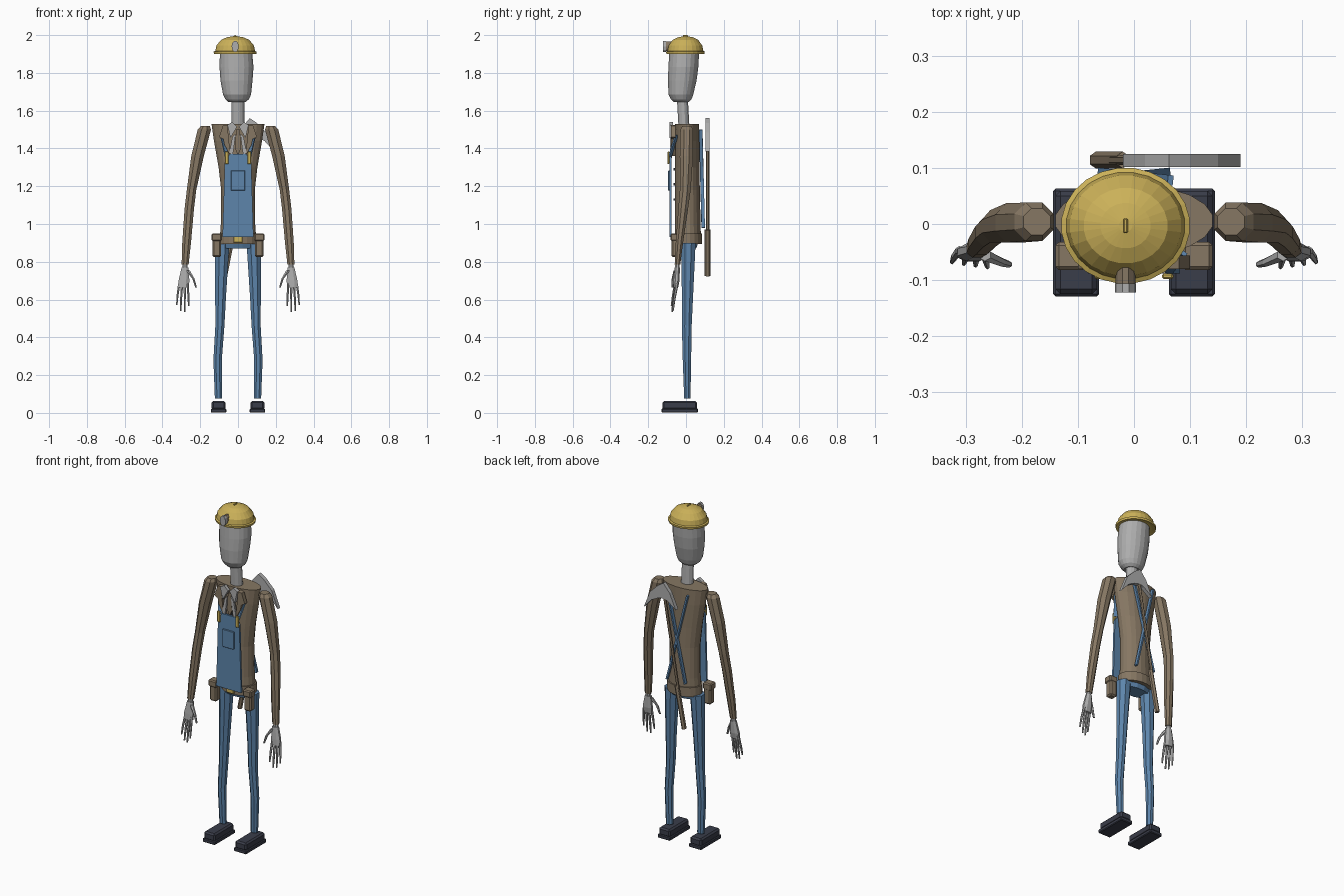
import bpy, bmesh, math
from mathutils import Vector

if "Cube" in bpy.data.objects:
    bpy.data.objects.remove(bpy.data.objects["Cube"], do_unlink=True)


def material(name, r, g, b):
    m = bpy.data.materials.new(name)
    m.use_nodes = True
    m.diffuse_color = (r, g, b, 1)
    m.node_tree.nodes["Principled BSDF"].inputs["Base Color"].default_value = (r, g, b, 1)
    return m


BROWN = material("brown cloth", .24, .185, .125)
BLUE = material("denim blue", .11, .235, .41)
YELLOW = material("helmet yellow", .60, .44, .10)
GREY = material("light grey", .42, .42, .42)
DARK = material("dark boot", .042, .047, .068)


def finish(name, bm, mat, bevel=0):
    bmesh.ops.recalc_face_normals(bm, faces=bm.faces)
    mesh = bpy.data.meshes.new(name)
    bm.to_mesh(mesh)
    bm.free()
    mesh.materials.append(mat)
    ob = bpy.data.objects.new(name, mesh)
    bpy.context.collection.objects.link(ob)
    if bevel:
        mod = ob.modifiers.new("bevel", 'BEVEL')
        mod.width, mod.segments = bevel, 1
    return ob


def loft(name, rings, sides, mat):
    """Stack of horizontal ellipses: (x, y, z, rx, ry)."""
    bm = bmesh.new()
    loops = []
    for x, y, z, rx, ry in rings:
        angles = [2 * math.pi * (i + .5) / sides for i in range(sides)]
        loops.append([bm.verts.new((x + rx * math.cos(a), y + ry * math.sin(a), z)) for a in angles])
    for a, b in zip(loops, loops[1:]):
        for i in range(sides):
            j = (i + 1) % sides
            bm.faces.new((a[i], a[j], b[j], b[i]))
    bm.faces.new(loops[0])
    bm.faces.new(loops[-1])
    return finish(name, bm, mat)


def box(name, center, size, mat, bevel=0):
    bm = bmesh.new()
    bmesh.ops.create_cube(bm, size=1)
    for v in bm.verts:
        v.co = Vector(center) + Vector([c * s for c, s in zip(v.co, size)])
    return finish(name, bm, mat, bevel)


def plate(name, outline, y, depth, mat, side=1):
    """Upright plate from an x-z outline, extruded towards the back."""
    bm = bmesh.new()
    face = bm.faces.new([bm.verts.new((side * x, y, z)) for x, z in outline])
    new = bmesh.ops.extrude_face_region(bm, geom=[face])["geom"]
    bmesh.ops.translate(bm, vec=(0, depth, 0), verts=[g for g in new if isinstance(g, bmesh.types.BMVert)])
    return finish(name, bm, mat)


def bar(name, start, end, width, depth, mat, sides=4):
    """Straight bar between two points."""
    start, end = Vector(start), Vector(end)
    axis = end - start
    bm = bmesh.new()
    bmesh.ops.create_cone(bm, cap_ends=True, segments=sides, radius1=.5, radius2=.5, depth=axis.length)
    turn = axis.to_track_quat('Z', 'Y')
    k = 1 / math.cos(math.pi / sides)
    for v in bm.verts:
        a = math.pi / sides
        x, y = v.co.x, v.co.y
        x, y = x * math.cos(a) - y * math.sin(a), x * math.sin(a) + y * math.cos(a)
        v.co = (start + end) / 2 + turn @ Vector((x * k * width, y * k * depth, v.co.z))
    return finish(name, bm, mat)


# Head and neck
loft("neck", [(0, -.01, 1.5, .036, .03), (0, -.02, 1.68, .034, .03)], 12, GREY)
loft("head", [(-.005, -.025, 1.645, .045, .04), (-.005, -.025, 1.66, .063, .055),
              (-.005, -.027, 1.685, .075, .066), (-.008, -.02, 1.76, .086, .077),
              (-.008, -.014, 1.83, .091, .08), (-.01, -.01, 1.9, .087, .08),
              (-.012, -.006, 1.94, .075, .07)], 20, GREY)

# Helmet with lamp
loft("helmet", [(-.015, -.003, z, r, r * .9) for z, r in
                [(1.905, .09), (1.9, .113), (1.912, .115), (1.916, .106), (1.945, .1),
                 (1.975, .075), (1.988, .045), (1.994, .012)]], 24, YELLOW)
box("helmet_crest", (-.015, -.003, 1.994), (.008, .026, .012), YELLOW, .002)
bar("lamp_casing", (-.015, -.075, 1.94), (-.015, -.108, 1.94), .034, .05, BROWN, 10)
bar("lamp_glass", (-.015, -.106, 1.94), (-.015, -.122, 1.94), .036, .058, GREY, 10)

# Torso and belt
loft("torso", [(0, .01, .92, .098, .07), (0, .01, 1.0, .092, .068), (0, .008, 1.18, .09, .066),
               (0, .006, 1.3, .104, .066), (0, .006, 1.44, .129, .066),
               (0, .006, 1.53, .142, .064)], 20, BROWN)
loft("belt", [(0, .01, .895, .104, .076), (0, .01, .95, .104, .076)], 20, BROWN)
box("belt_buckle", (0, -.07, .918), (.05, .012, .034), YELLOW, .004)
loft("hips", [(0, .01, .87, .09, .045), (0, .01, .91, .094, .06)], 12, BLUE)
for i in range(4):
    box("shirt_button", (0, -.06, 1.13 + i * .08), (.012, .01, .012), DARK)

# Bib with pocket
plate("bib", [(-.082, .93), (.082, .93), (.07, 1.33), (.045, 1.37), (-.045, 1.37), (-.07, 1.33)],
      -.088, .012, BLUE)
box("bib_pocket", (0, -.09, 1.23), (.075, .01, .105), BLUE, .002)

# Necktie
plate("necktie", [(-.01, 1.5), (.01, 1.5), (.016, 1.4), (0, 1.365), (-.016, 1.4)], -.08, .01, BROWN)

for side, tag in ((1, "left"), (-1, "right")):
    # Collar, scarf ends and lapels
    plate(tag + "_collar", [(.005, 1.515), (.03, 1.54), (.056, 1.525), (.04, 1.455)], -.088, .02, GREY, side)
    plate(tag + "_scarf_end", [(.012, 1.48), (.03, 1.46), (.045, 1.38), (.03, 1.35), (.022, 1.4)],
          -.085, .012, GREY, side)
    plate(tag + "_lapel", [(.056, 1.525), (.08, 1.52), (.1, 1.46), (.078, 1.45), (.072, 1.42), (.04, 1.36)],
          -.08, .024, BROWN, side)

    # Overall straps, crossed at the back
    bar(tag + "_front_strap", (side * .06, -.084, 1.36), (side * .085, -.05, 1.47), .02, .008, BLUE)
    box(tag + "_clasp", (side * .06, -.093, 1.35), (.02, .01, .066), YELLOW, .003)
    bar(tag + "_back_strap", (side * .065, .078, 1.5), (side * -.06, .091, .98), .018, .01, BLUE)

    # Belt pouch with flap
    box(tag + "_pouch", (side * .113, -.055, .885), (.046, .044, .12), BROWN, .008)
    box(tag + "_pouch_flap", (side * .113, -.057, .93), (.054, .05, .04), BROWN, .006)

    # Leg and shoe
    loft(tag + "_leg", [(side * .103, .007, .075, .021, .018), (side * .108, .005, .28, .024, .024),
                        (side * .096, .004, .46, .026, .028), (side * .092, .008, .62, .031, .032),
                        (side * .083, .012, .9, .041, .042)], 8, BLUE)
    box(tag + "_sole", (side * .103, -.033, .012), (.082, .192, .022), DARK, .004)
    box(tag + "_shoe", (side * .103, -.033, .04), (.074, .184, .046), DARK, .009)

    # Arm
    loft(tag + "_arm", [(side * .28, -.045, .785, .02, .016), (side * .272, -.035, .9, .025, .021),
                        (side * .258, -.015, 1.08, .027, .028), (side * .246, -.004, 1.18, .027, .031),
                        (side * .214, .002, 1.36, .036, .038), (side * .178, .004, 1.5, .038, .037),
                        (side * .173, .004, 1.518, .026, .026)], 8, BROWN)

    # Hand
    loft(tag + "_wrist", [(side * .283, -.046, .74, .015, .013), (side * .28, -.045, .8, .015, .013)], 8, GREY)
    loft(tag + "_palm", [(side * .288, -.054, .665, .03, .014), (side * .286, -.05, .7, .031, .017),
                         (side * .28, -.046, .77, .02, .015)], 8, GREY)
    for i, length in enumerate((.105, .135, .13, .1)):
        x = .266 + i * .015
        y = -.062 + i * .003
        tip = x + (i - .8) * .006
        loft(tag + "_finger", [(side * tip, y - .014, .67 - length, .004, .005),
                               (side * (x + (tip - x) * .7), y - .006, .67 - length * .5, .006, .007),
                               (side * x, y + .006, .685, .0075, .008)], 6, GREY)
    loft(tag + "_thumb", [(side * .222, -.072, .665, .005, .006), (side * .236, -.068, .71, .007, .008),
                          (side * .266, -.055, .755, .012, .011)], 6, GREY)

# Pickaxe across the back
top, grip, bottom = (.068, .114, 1.52), (-.02, .114, .97), (-.068, .114, .725)
bar("pickaxe_handle", top, bottom, .016, .014, BROWN, 6)
bar("pickaxe_grip", grip, bottom, .026, .022, BROWN, 6)
plate("pickaxe_head", [(.19, 1.385), (.15, 1.485), (.1, 1.535), (.062, 1.56), (.02, 1.51), (-.02, 1.42),
                       (.035, 1.46), (.06, 1.47), (.1, 1.46), (.14, 1.44)], .102, .023, GREY)
